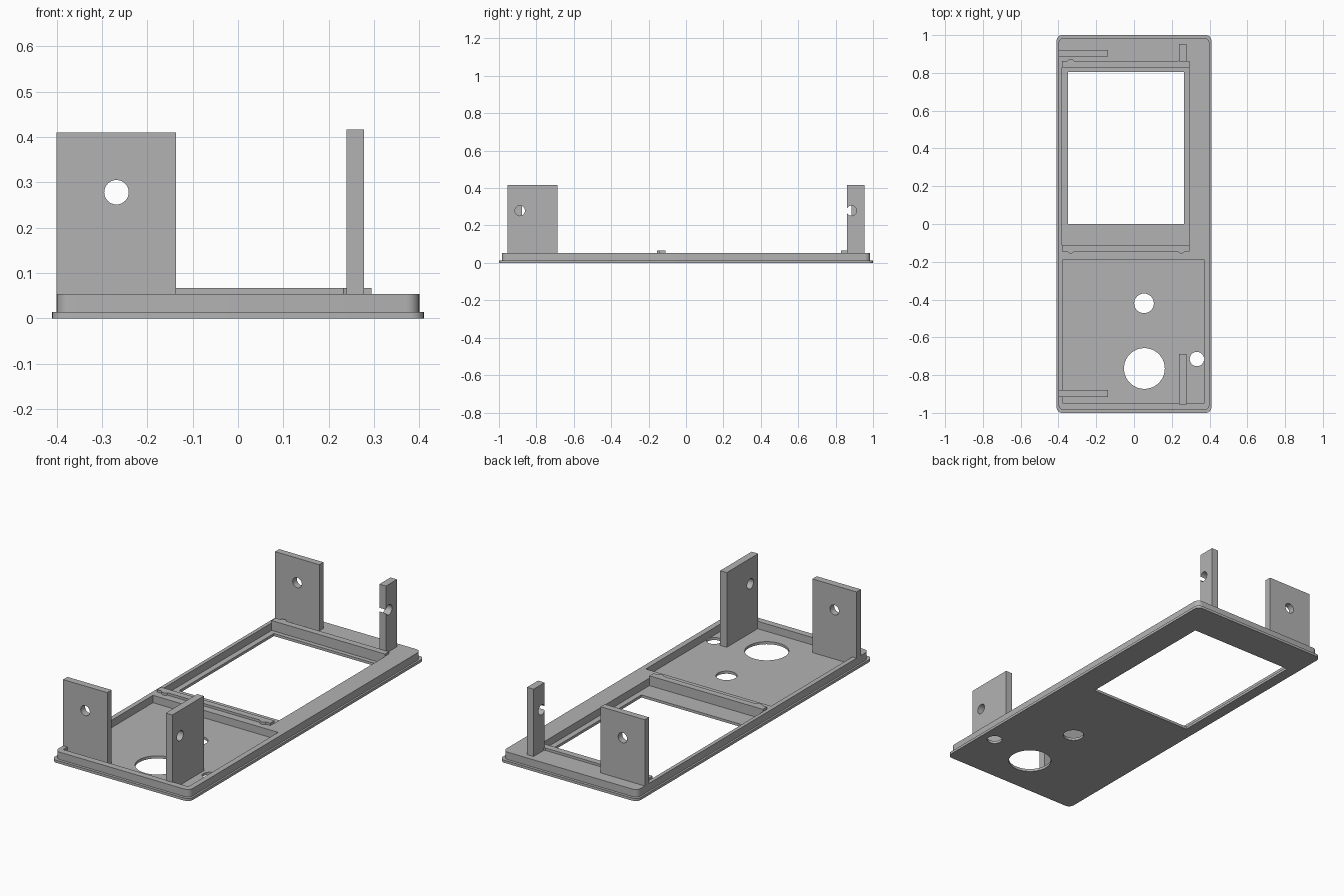
import bpy, bmesh, math
from mathutils import Matrix

cube = bpy.data.objects.get("Cube")
if cube:
    bpy.data.objects.remove(cube, do_unlink=True)

grey = bpy.data.materials.new("plain grey")
grey.use_nodes = True
GREY = (0.45, 0.45, 0.45, 1)
grey.diffuse_color = GREY
grey.node_tree.nodes["Principled BSDF"].inputs["Base Color"].default_value = GREY


def finish(name, bm):
    mesh = bpy.data.meshes.new(name)
    bm.to_mesh(mesh)
    bm.free()
    mesh.materials.append(grey)
    obj = bpy.data.objects.new(name, mesh)
    bpy.context.collection.objects.link(obj)
    return obj


def box(name, x, y, z, corner=0):
    """Block from (min, max) ranges, with optional rounded upright corners."""
    bm = bmesh.new()
    bmesh.ops.create_cube(bm, size=1)
    for v in bm.verts:
        v.co = [r[0] if c < 0 else r[1] for r, c in zip((x, y, z), v.co)]
    if corner:
        upright = [e for e in bm.edges if abs(e.verts[0].co.z - e.verts[1].co.z) > 1e-4]
        bmesh.ops.bevel(bm, geom=upright, offset=corner, segments=6, profile=0.5, affect='EDGES')
    return finish(name, bm)


def cylinder(name, centre, radius, depth, axis='Z'):
    turn = {'X': Matrix.Rotation(math.pi / 2, 4, 'Y'),
            'Y': Matrix.Rotation(math.pi / 2, 4, 'X'), 'Z': Matrix()}[axis]
    bm = bmesh.new()
    bmesh.ops.create_cone(bm, cap_ends=True, segments=40, radius1=radius, radius2=radius,
                          depth=depth, matrix=Matrix.Translation(centre) @ turn)
    return finish(name, bm)


def cut(obj, *cutters):
    """Subtract each cutter, then discard it."""
    bpy.context.view_layer.objects.active = obj
    for cutter in cutters:
        cutter.hide_render = True
        mod = obj.modifiers.new("cut", 'BOOLEAN')
        mod.operation = 'DIFFERENCE'
        mod.solver = 'EXACT'
        mod.object = cutter
        bpy.ops.object.modifier_apply(modifier=mod.name)
        bpy.data.objects.remove(cutter, do_unlink=True)


def smooth(obj):
    bpy.ops.object.select_all(action='DESELECT')
    obj.select_set(True)
    bpy.context.view_layer.objects.active = obj
    bpy.ops.object.shade_smooth_by_angle(angle=math.radians(30))


FLOOR, TOP, RIDGE = 0.014, 0.054, 0.067
THROUGH = (-0.1, 0.2)

# Face plate with the screen window and three round holes
plate = box("face_plate", (-0.41, 0.41), (-1, 1), (0, FLOOR), 0.03)
cut(plate, box("window_cutter", (-0.35, 0.265), (0, 0.805), THROUGH))
for x, y, r in ((0.053, -0.42, 0.052), (0.055, -0.765, 0.108), (0.333, -0.715, 0.038)):
    cut(plate, cylinder("hole_cutter", (x, y, 0), r, 0.4))
smooth(plate)

# Raised rim, open over the screen and the control bay
rim = box("raised_rim", (-0.4, 0.4), (-0.985, 0.985), (FLOOR, TOP), 0.03)
cut(rim, box("screen_cutter", (-0.38, 0.295), (-0.11, 0.828), THROUGH),
    box("bay_cutter", (-0.375, 0.37), (-0.95, -0.187), THROUGH))
smooth(rim)

# Ridges at both ends of the screen, with small round bumps
for end, y, bump_y in (("front", (-0.145, -0.11), -0.136), ("back", (0.828, 0.863), 0.854)):
    box(end + "_screen_ridge", (-0.38, 0.294), y, (TOP, RIDGE))
    for side, x in (("right", -0.335), ("left", 0.25)):
        smooth(cylinder(f"{end}_{side}_bump", (x, bump_y, (TOP + RIDGE) / 2), 0.02, RIDGE - TOP))

# Wide upright tabs on the right, pierced front to back
for end, y, base in (("front", (-0.915, -0.878), FLOOR), ("back", (0.886, 0.921), TOP)):
    tab = box(end + "_wide_tab", (-0.4, -0.137), y, (base, 0.41))
    cut(tab, cylinder("screw_cutter", (-0.268, y[0], 0.278), 0.027, 0.3, 'Y'))
    smooth(tab)

# Upright tabs on the left, pierced side to side
for end, y, hole_y, base in (("front", (-0.955, -0.688), -0.888, FLOOR),
                             ("back", (0.86, 0.954), 0.885, TOP)):
    tab = box(end + "_side_tab", (0.239, 0.278), y, (base, 0.416))
    cut(tab, cylinder("screw_cutter", (0.26, hole_y, 0.279), 0.027, 0.3, 'X'))
    smooth(tab)
